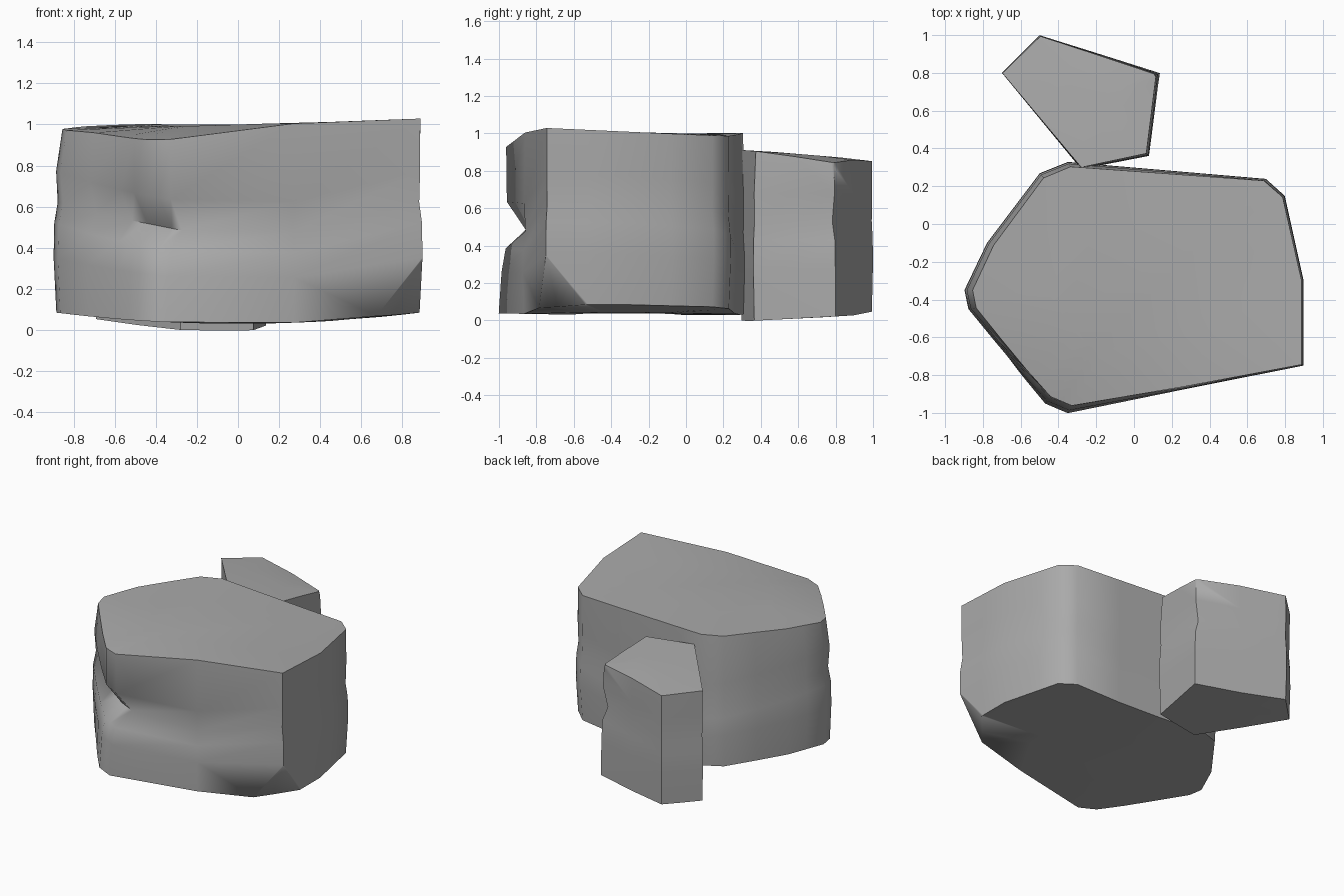
import bpy, bmesh, math
from mathutils import Vector

old = bpy.data.objects.get("Cube")
if old:
    bpy.data.objects.remove(old, do_unlink=True)

stone = bpy.data.materials.new("stone grey")
stone.use_nodes = True
grey = (0.4, 0.4, 0.4, 1)
stone.diffuse_color = grey
stone.node_tree.nodes["Principled BSDF"].inputs["Base Color"].default_value = grey


def split_sides(corners, steps):
    """Divide every side of the outline into equal steps."""
    points = [Vector(corner) for corner in corners]
    following = points[1:] + points[:1]
    return [start.lerp(end, step / steps)
            for start, end in zip(points, following) for step in range(steps)]


def make_rock(name, corners, centre, floor, ceiling, rim, groove_corner, groove_depth,
              groove_height, chip):
    """Loft a rock whose waist is worn in around one corner."""
    centre = Vector(centre)
    groove_direction = (Vector(corners[groove_corner]) - centre).normalized()
    bm = bmesh.new()
    columns = []
    for point in split_sides(corners, 2):
        arm = point - centre
        facing = max(0, arm.normalized().dot(groove_direction))
        wear = groove_depth * facing ** 5 + 0.02
        waist = groove_height(point.x)
        inner = centre + arm / 2
        bottom = floor(point.x, point.y)
        top = ceiling(point.x, point.y) - wear / 4
        edge = rim(point.x) - wear / 10
        # Underside, foot, lower bulge, waist, upper bulge, rim, top
        profile = [
            (0.5, floor(inner.x, inner.y)),
            (0.98 + wear / 10, bottom),
            (1 - wear / 10, (bottom + waist) / 2),
            (1 - wear / 4, waist - 0.1),
            (1 - wear, waist),
            (0.99 - wear / 4, waist + 0.15),
            (edge, top),
            (0.5, ceiling(inner.x, inner.y)),
        ]
        columns.append([bm.verts.new((*(centre + arm * scale), z)) for scale, z in profile])
    # Walls between neighbouring columns, then the two caps
    for left, right in zip(columns, columns[1:] + columns[:1]):
        for level in range(len(left) - 1):
            bm.faces.new((left[level], right[level], right[level + 1], left[level + 1]))
    bm.faces.new([column[-1] for column in columns])
    bm.faces.new([column[0] for column in reversed(columns)])
    # Break off one corner
    place, direction = chip
    cut = bmesh.ops.bisect_plane(bm, geom=bm.verts[:] + bm.edges[:] + bm.faces[:],
                                 plane_co=place, plane_no=direction, clear_outer=True)
    cut_edges = [item for item in cut["geom_cut"] if isinstance(item, bmesh.types.BMEdge)]
    bmesh.ops.holes_fill(bm, edges=cut_edges)
    bmesh.ops.recalc_face_normals(bm, faces=bm.faces[:])

    mesh = bpy.data.meshes.new(name)
    bm.to_mesh(mesh)
    bm.free()
    mesh.materials.append(stone)
    rock = bpy.data.objects.new(name, mesh)
    bpy.context.collection.objects.link(rock)
    bpy.ops.object.select_all(action='DESELECT')
    rock.select_set(True)
    bpy.context.view_layer.objects.active = rock
    bpy.ops.object.shade_smooth_by_angle(angle=math.radians(60))


# Wide front boulder, chipped low on its front left corner
make_rock(
    name="large_boulder",
    corners=[(-0.35, -1), (0.9, -0.75), (0.9, -0.3), (0.8, 0.15), (0.7, 0.24),
             (0, 0.3), (-0.35, 0.33), (-0.5, 0.27), (-0.78, -0.1),
             (-0.9, -0.35), (-0.88, -0.45), (-0.6, -0.8), (-0.47, -0.95)],
    centre=(0, -0.35),
    floor=lambda x, y: 0.03 + x * x / 15,
    ceiling=lambda x, y: 1 - x * y / 20,
    rim=lambda x: 0.97 + x / 50,
    groove_corner=0,
    groove_depth=0.2,
    groove_height=lambda x: 0.46 + x * x / 5,
    chip=((0.9, -0.75, 0.35), (1, -0.8, -0.7)),
)

# Small rear boulder, chipped at its upper back left corner
make_rock(
    name="small_boulder",
    corners=[(-0.28, 0.29), (0.08, 0.36), (0.14, 0.8), (-0.5, 1), (-0.7, 0.8)],
    centre=(-0.25, 0.65),
    floor=lambda x, y: y / 20 + x * x / 15 - 0.02,
    ceiling=lambda x, y: 0.94 - y / 12,
    rim=lambda x: 0.96 - x / 20,
    groove_corner=2,
    groove_depth=0.1,
    groove_height=lambda x: 0.53,
    chip=((0.1, 0.8, 0.85), (1, 0.6, 0.4)),
)
